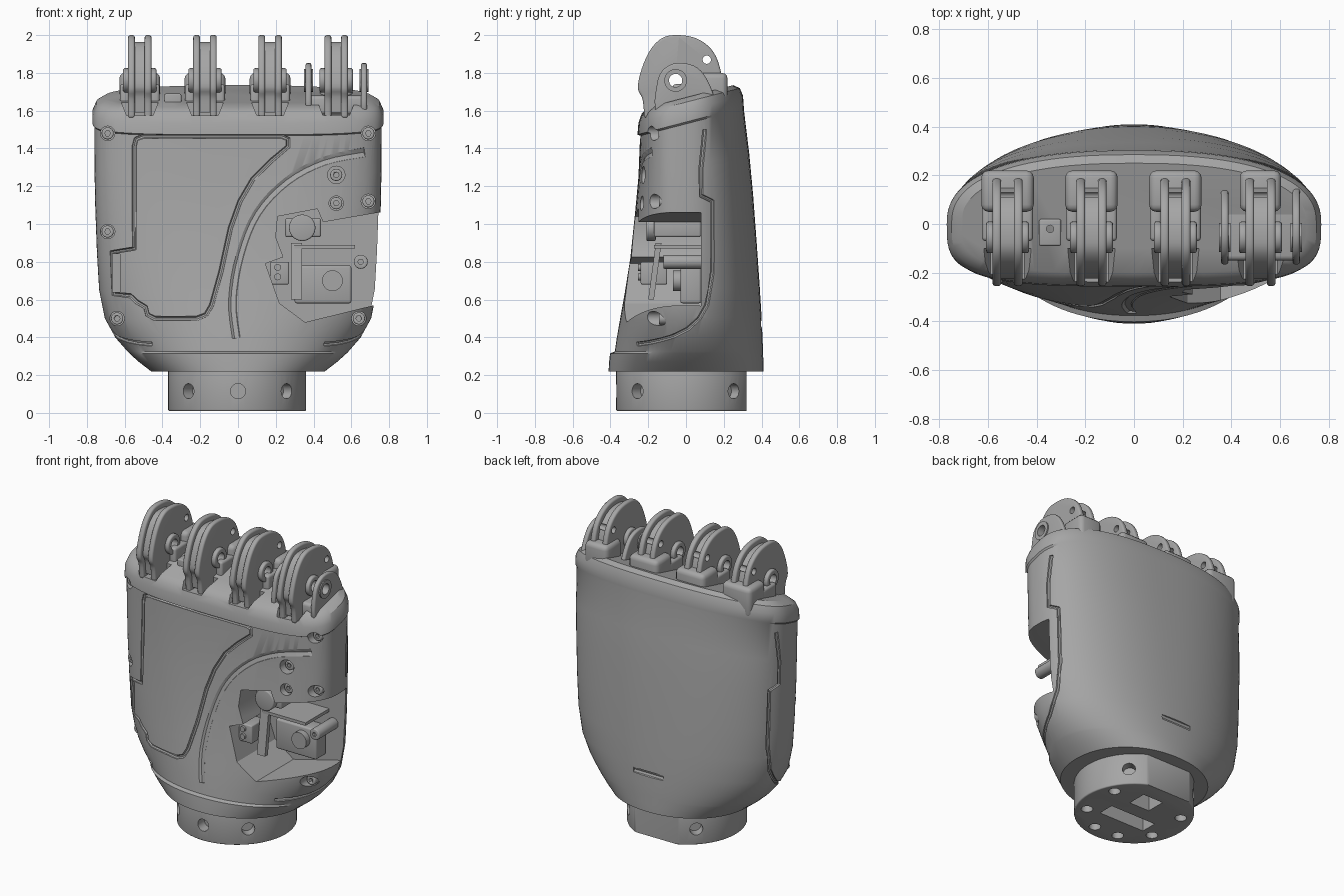
import bpy, bmesh, math
from mathutils import Vector, Matrix

if "Cube" in bpy.data.objects:
    bpy.data.objects.remove(bpy.data.objects["Cube"])

grey = bpy.data.materials.new("plain_grey")
grey.use_nodes = True
grey.diffuse_color = (0.38, 0.38, 0.38, 1)
grey.node_tree.nodes["Principled BSDF"].inputs["Base Color"].default_value = grey.diffuse_color


def finish(name, bm):
    bmesh.ops.recalc_face_normals(bm, faces=bm.faces)
    me = bpy.data.meshes.new(name)
    bm.to_mesh(me)
    bm.free()
    me.materials.append(grey)
    ob = bpy.data.objects.new(name, me)
    bpy.context.collection.objects.link(ob)
    return ob


def select(ob):
    bpy.ops.object.select_all(action='DESELECT')
    ob.select_set(True)
    bpy.context.view_layer.objects.active = ob


def smooth(ob):
    select(ob)
    bpy.ops.object.shade_smooth_by_angle(angle=math.radians(32))


def dense(pts, closed=False, steps=4):
    """Smooth a 2D path through its points."""
    v, n, out = [Vector(p) for p in pts], len(pts), []
    at = (lambda i: v[i % n]) if closed else (lambda i: v[min(max(i, 0), n - 1)])
    for i in range(n if closed else n - 1):
        a, b, c, d = (at(i + k) for k in (-1, 0, 1, 2))
        for k in range(steps):
            t = k / steps
            out.append(b + ((c - a) * t + (2 * a - 5 * b + 4 * c - d) * t * t + (3 * b - a - 3 * c + d) * t ** 3) / 2)
    return out if closed else out + [v[-1]]


def prism(name, pts, axis, lo, hi, bevel=0):
    """Extrude a profile: (y, z) along x, (x, z) along y or (x, y) along z."""
    place = {'x': lambda p, d: (d, *p), 'y': lambda p, d: (p[0], d, p[1]), 'z': lambda p, d: (*p, d)}[axis]
    bm = bmesh.new()
    a, b = ([bm.verts.new(place(p, d)) for p in pts] for d in (lo, hi))
    bm.faces.new(a)
    bm.faces.new(b)
    for i in range(len(pts)):
        j = (i + 1) % len(pts)
        bm.faces.new((a[i], a[j], b[j], b[i]))
    ob = finish(name, bm)
    if bevel:
        mod = ob.modifiers.new("bevel", 'BEVEL')
        mod.width, mod.segments, mod.limit_method = bevel, 3, 'ANGLE'
        select(ob)
        bpy.ops.object.modifier_apply(modifier=mod.name)
    smooth(ob)
    return ob


def box(name, x, y, z, bevel=0):
    return prism(name, [(y[0], z[0]), (y[1], z[0]), (y[1], z[1]), (y[0], z[1])], 'x', *x, bevel)


def disc(name, c, r, axis, lo, hi, n=28, bevel=0):
    pts = [(c[0] + r * math.cos(math.tau * i / n), c[1] + r * math.sin(math.tau * i / n)) for i in range(n)]
    return prism(name, pts, axis, lo, hi, bevel)


def volume(ob):
    bm = bmesh.new()
    bm.from_mesh(ob.data)
    v = bm.calc_volume()
    bm.free()
    return v


def cut(ob, *cutters):
    """Subtract each cutter; undo a result that lost or gained too much."""
    for c in cutters:
        for self_cut in (False, True):
            before, backup = volume(ob), ob.data.copy()
            mod = ob.modifiers.new("cut", 'BOOLEAN')
            mod.operation, mod.solver, mod.object, mod.use_self = 'DIFFERENCE', 'EXACT', c, self_cut
            select(ob)
            bpy.ops.object.modifier_apply(modifier=mod.name)
            if .5 * before < volume(ob) < 1.01 * before:
                break
            ob.data = backup
        bpy.data.objects.remove(c)


def tube(name, pts, r, closed=False):
    cu = bpy.data.curves.new(name, 'CURVE')
    cu.dimensions, cu.bevel_depth, cu.bevel_resolution, cu.use_fill_caps = '3D', r, 2, True
    sp = cu.splines.new('POLY')
    sp.points.add(len(pts) - 1)
    for p, co in zip(sp.points, pts):
        p.co = (*co, 1)
    sp.use_cyclic_u = closed
    ob = bpy.data.objects.new(name, cu)
    bpy.context.collection.objects.link(ob)
    select(ob)
    bpy.ops.object.convert(target='MESH')
    return bpy.context.view_layer.objects.active


# Shell sections: height, half width, front depth, back depth
RINGS = [(.22, .46, .41, .41), (.27, .525, .407, .41), (.315, .575, .402, .408), (.325, .585, .377, .408),
         (.4, .65, .366, .405), (.5, .705, .35, .4), (.65, .735, .325, .39), (.85, .747, .295, .375),
         (1.1, .756, .27, .355), (1.3, .76, .252, .335), (1.53, .761, .243, .306),
         (1.54, .77, .257, .306), (1.6, .77, .252, .302), (1.645, .75, .235, .285), (1.67, .71, .2, .25)]


def ease(z):
    return min(max((z - .4) / 1.1, 0), 1)


def power(z, front):
    return 2.1 + 1.4 * ease(z) if front else 2.12 + .28 * ease(z)


def section(z):
    for a, b in zip(RINGS, RINGS[1:]):
        if z <= b[0]:
            t = max((z - a[0]) / (b[0] - a[0]), 0)
            return [p + (q - p) * t for p, q in zip(a, b)]
    return RINGS[-1]


def front_y(x, z):
    y = -.3
    for _ in range(6):
        z0 = z - .26 * ease(z) * y
        s, n = section(z0), power(z0, True)
        y = -s[2] * (1 - min(abs(x) / s[1], 1) ** n) ** (1 / n)
    return y


def side_x(y, z):
    z0 = z - .26 * ease(z) * y
    s, n = section(z0), power(z0, y < 0)
    return s[1] * (1 - min(abs(y) / (s[2] if y < 0 else s[3]), 1) ** n) ** (1 / n)


def on_front(pts, out=0):
    return [(x, front_y(x, z) - out, z) for x, z in pts]


# Palm shell, lofted
bm = bmesh.new()
N, loops = 96, []
for z, w, f, b in RINGS:
    loop = []
    for i in range(N):
        c, s = math.cos(math.tau * i / N), math.sin(math.tau * i / N)
        n, d = power(z, s < 0), f if s < 0 else b
        x = w * math.copysign(abs(c) ** (2 / n), c)
        y = d * math.copysign(abs(s) ** (2 / n), s)
        loop.append(bm.verts.new((x, y, z + .26 * ease(z) * y)))
    loops.append(loop)
for a, b in zip(loops, loops[1:]):
    for i in range(N):
        bm.faces.new((a[i], a[(i + 1) % N], b[(i + 1) % N], b[i]))
bm.faces.new(loops[0])
bm.faces.new(loops[-1])
shell = finish("palm_shell", bm)

# Thumb opening, through the front and the side
opening = [(.21, 1.04), (.42, 1.08), (.45, 1.01), (.74, 1.06), (1, 1.06), (1, .58), (.72, .57), (.355, .48),
           (.22, .58), (.145, .79), (.24, .825), (.2, .93)]
cut(shell, prism("opening_cutter", opening, 'y', -.6, .08))

# Panel outline, curved groove and side pocket on the front
panel = [(-.55, 1.41), (-.54, 1.45), (-.5, 1.465), (-.1, 1.465), (.23, 1.465), (.265, 1.45), (.265, 1.41), (.17, 1.33),
         (.08, 1.24), (.01, 1.12), (-.04, .98), (-.09, .75), (-.14, .57), (-.17, .52), (-.22, .5), (-.44, .5),
         (-.48, .52), (-.49, .56), (-.54, .59), (-.57, .62), (-.66, .63), (-.67, .85), (-.55, .87), (-.55, 1.1)]
arc = [(.68, 1.38), (.46, 1.335), (.26, 1.23), (.1, 1.06), (.01, .84), (-.03, .6), (-.01, .4)]
cut(shell, tube("panel_groove", on_front(panel), .013, True),
    tube("arc_groove", on_front(dense(arc), .024), .034),
    box("pocket_cutter", (-.665, -.625), (-.5, -.1), (.64, .84)),
    tube("back_slot", [(x, .408, .47) for x in (-.11, .11)], .02))

# Side seams between the front and back shells
seam = [(.1, 1.5), (.08, 1.3), (.08, 1.15), (.14, 1.12), (.14, .75), (.11, .57), (.07, .5), (.01, .445), (-.07, .405),
        (-.14, .385), (-.2, .372), (-.26, .364)]
for s in (-1, 1):
    cut(shell, tube("seam_groove", [(s * side_x(y, z), y, z) for y, z in seam], .012))

# Counterbored shell screws
screws = [(-.69, 1.48), (.69, 1.48), (-.69, .96), (-.64, .5), (.64, .5), (.69, 1.12), (.52, 1.26), (.52, 1.11)]
for x, z in screws:
    floor = front_y(x, z) + .07
    cut(shell, disc("bore", (x, z), .046 if z == 1.26 else .038, 'y', -.6, floor))
    head = disc("shell_screw", (x, z), .032, 'y', floor - .045, floor + .01, bevel=.006)
    cut(head, disc("socket", (x, z), .015, 'y', floor - .1, floor - .02, 6))

# Rim notches below each knuckle
KNUCKLES = (-.52, -.175, .17, .52)
for x in KNUCKLES:
    cut(shell, prism("notch", [(x - .07, 1.575), (x + .07, 1.575), (x + .12, 1.7), (x - .12, 1.7)], 'y', -.4, -.1))
smooth(shell)

# Mechanism inside the opening
box("motor_block", (.25, .44), (-.17, .08), (.93, 1.03), .012)
box("motor_bracket", (.3, .62), (-.17, .08), (.87, .89))
box("gear_case", (.3, .6), (-.03, .08), (.58, .78), .012)
disc("motor_barrel", (.5, .7), .055, 'y', -.07, .05)
disc("drive_pulley", (.34, .98), .07, 'y', -.21, -.16, bevel=.008)
box("terminal_block", (.17, .27), (-.24, -.1), (.68, .8), .008)
for z in (.72, .77):
    disc("terminal_screw", (.21, z), .018, 'y', -.255, -.23)
prism("stay_plate", [(-.2, .6), (-.17, .6), (-.13, .9), (-.16, .9)], 'x', .28, .34)
post = disc("screw_post", (.65, .8), .037, 'y', -.12, .09, bevel=.006)
cut(post, disc("socket", (.65, .8), .015, 'y', -.2, -.1, 6))

# Wrist collar with a flat back, radial holes and bolt pattern
wrist = disc("wrist_collar", (-.005, -.005), .365, 'z', .01, .24, 64, .008)
cut(wrist, box("flat_cutter", (-1, 1), (.32, 1), (-1, 1)))
for a in (-135, -90, -45, 45, 135):
    hole = disc("radial_hole", (0, 0), .04, 'x', .3, .5)
    hole.matrix_world = Matrix.Translation((0, 0, .115)) @ Matrix.Rotation(math.radians(a), 4, 'Z')
    cut(wrist, hole)
for a in (26, 152, -30, -152, -75, -110):
    c = Vector((.29 * math.cos(math.radians(a)), .29 * math.sin(math.radians(a))))
    cut(wrist, disc("bolt_hole", c, .036, 'z', -.1, .12))
cut(wrist, box("wide_slot", (-.18, .16), (-.13, -.02), (-.1, .15)),
    box("small_slot", (-.05, .1), (.08, .21), (-.1, .15)))
smooth(wrist)

# Knuckles: two cheeks around a web, with pivot bosses and a saddle
PIVOT = (-.055, 1.76)
cheek = dense([(.2, 1.6), (.2, 1.72), (.17, 1.86), (.12, 1.94), (.04, 1.988), (-.06, 2), (-.13, 1.982),
               (-.19, 1.92), (-.235, 1.82), (-.255, 1.72), (-.23, 1.66), (-.22, 1.56)])
web = [Vector(PIVOT) + .85 * (p - Vector(PIVOT)) for p in cheek]
ear = dense([(-.14, 1.56), (.14, 1.6), (.14, 1.7), (.08, 1.81), (0, 1.85), (-.09, 1.84), (-.15, 1.76)], True)


def drill(ob, x):
    cut(ob, disc("pivot_hole", PIVOT, .035, 'x', x - .3, x + .3), disc("pin_hole", (.11, 1.87), .022, 'x', x - .3, x + .3))
    smooth(ob)


for x in KNUCKLES:
    thumb_side = x > .4
    for s in (-1, 1):
        lo, hi = sorted((x + s * .026, x + s * .062))
        drill(prism("knuckle_cheek", cheek, 'x', lo, hi, .012), x)
        lo, hi = sorted((x + s * .055, x + s * .088))
        drill(disc("pivot_boss", PIVOT, .065, 'x', lo, hi, bevel=.01), x)
        if thumb_side:
            # Outer ears with ringed pivots
            lo, hi = sorted((x + s * .132, x + s * .162))
            drill(prism("outer_ear", ear, 'x', lo, hi, .01), x)
            drill(disc("ear_ring", PIVOT, .06, 'x', lo - .008, hi + .008), x)
        else:
            lo, hi = sorted((x + s * .055, x + s * .105))
            box("fork_arm", (lo, hi), (-.07, .1), (1.58, 1.74), .015)
    drill(prism("knuckle_web", web, 'x', x - .028, x + .028), x)
    w = .085 if thumb_side else .108
    box("knuckle_saddle", (x - w, x + w), (.05, .22), (1.6, 1.8), .03)
box("ear_base", (.37, .67), (-.15, .17), (1.58, 1.68), .02)

# Small sensor lug on the top
lug = box("sensor_lug", (-.39, -.3), (-.09, .02), (1.6, 1.69), .008)
cut(lug, disc("lug_hole", (-.345, -.02), .015, 'z', 1.62, 1.8))
smooth(lug)
